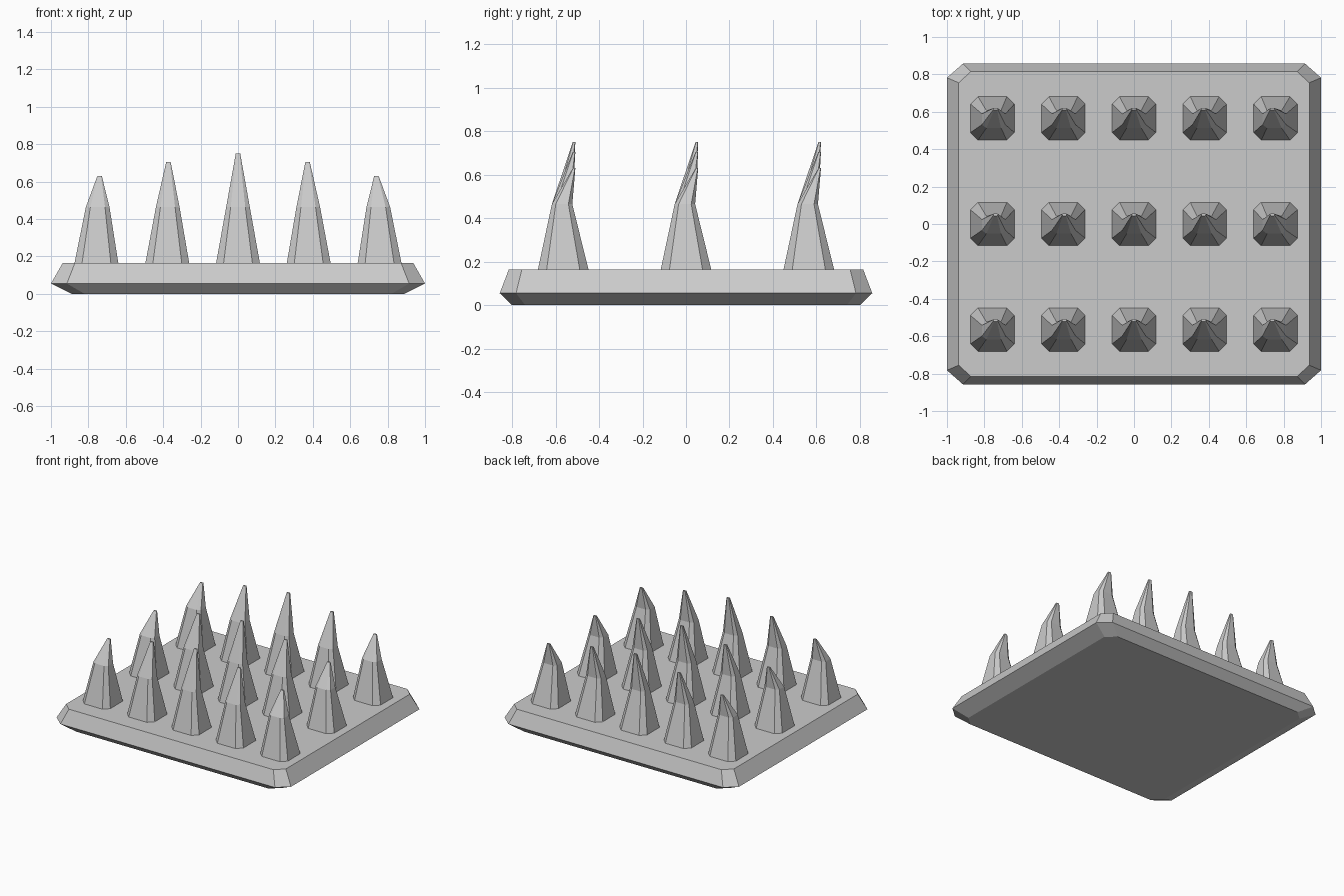
import bpy
import bmesh

old = bpy.data.objects.get("Cube")
if old:
    bpy.data.objects.remove(old, do_unlink=True)

grey = bpy.data.materials.new("plain_grey")
grey.use_nodes = True
colour = (0.6, 0.6, 0.6, 1)
grey.diffuse_color = colour
grey.node_tree.nodes["Principled BSDF"].inputs["Base Color"].default_value = colour


def octagon(cx, cy, hx, hy, cut_x, cut_y):
    """Rectangle outline with its four corners cut off, counter-clockwise."""
    ix, iy = hx - cut_x, hy - cut_y
    pts = [(hx, -iy), (hx, iy), (ix, hy), (-ix, hy),
           (-hx, iy), (-hx, -iy), (-ix, -hy), (ix, -hy)]
    return [(cx + x, cy + y) for x, y in pts]


def loft(name, layers):
    """Closed solid through a stack of (z, outline) layers."""
    bm = bmesh.new()
    rings = [[bm.verts.new((x, y, z)) for x, y in outline] for z, outline in layers]
    for low, high in zip(rings, rings[1:]):
        for i in range(len(low)):
            j = (i + 1) % len(low)
            bm.faces.new((low[i], low[j], high[j], high[i]))
    bm.faces.new(rings[0][::-1])
    bm.faces.new(rings[-1])
    bmesh.ops.recalc_face_normals(bm, faces=bm.faces)
    mesh = bpy.data.meshes.new(name)
    bm.to_mesh(mesh)
    bm.free()
    mesh.materials.append(grey)
    obj = bpy.data.objects.new(name, mesh)
    bpy.context.collection.objects.link(obj)
    return obj


# Bevelled base plate
loft("base_plate", [
    (0.0, octagon(0, 0, 0.89, 0.80, 0.07, 0.06)),
    (0.055, octagon(0, 0, 1.0, 0.857, 0.085, 0.075)),
    (0.165, octagon(0, 0, 0.937, 0.815, 0.065, 0.06)),
])

# Spikes: outer columns are shorter and lean inward, all tips sit to the back
columns = [(0, 0.75, 0), (0.378, 0.705, 0.006), (0.757, 0.63, 0.017)]
for row, y in (("front", -0.565), ("middle", 0), ("back", 0.565)):
    for col, (dist, top, lean) in enumerate(columns):
        for side in ((1, -1) if dist else (1,)):
            x = side * dist
            label = {1: "left", -1: "right"}[side] if dist else "centre"
            shift = -side * lean
            loft(f"spike_{row}_{label}_{col}", [
                (0.165, octagon(x, y, 0.117, 0.116, 0.04, 0.04)),
                (0.465, octagon(x + shift * 0.4, y - 0.005, 0.063, 0.047, 0.024, 0.018)),
                (top, octagon(x + shift, y + 0.05, 0.012, 0.006, 0.004, 0.002)),
            ])
